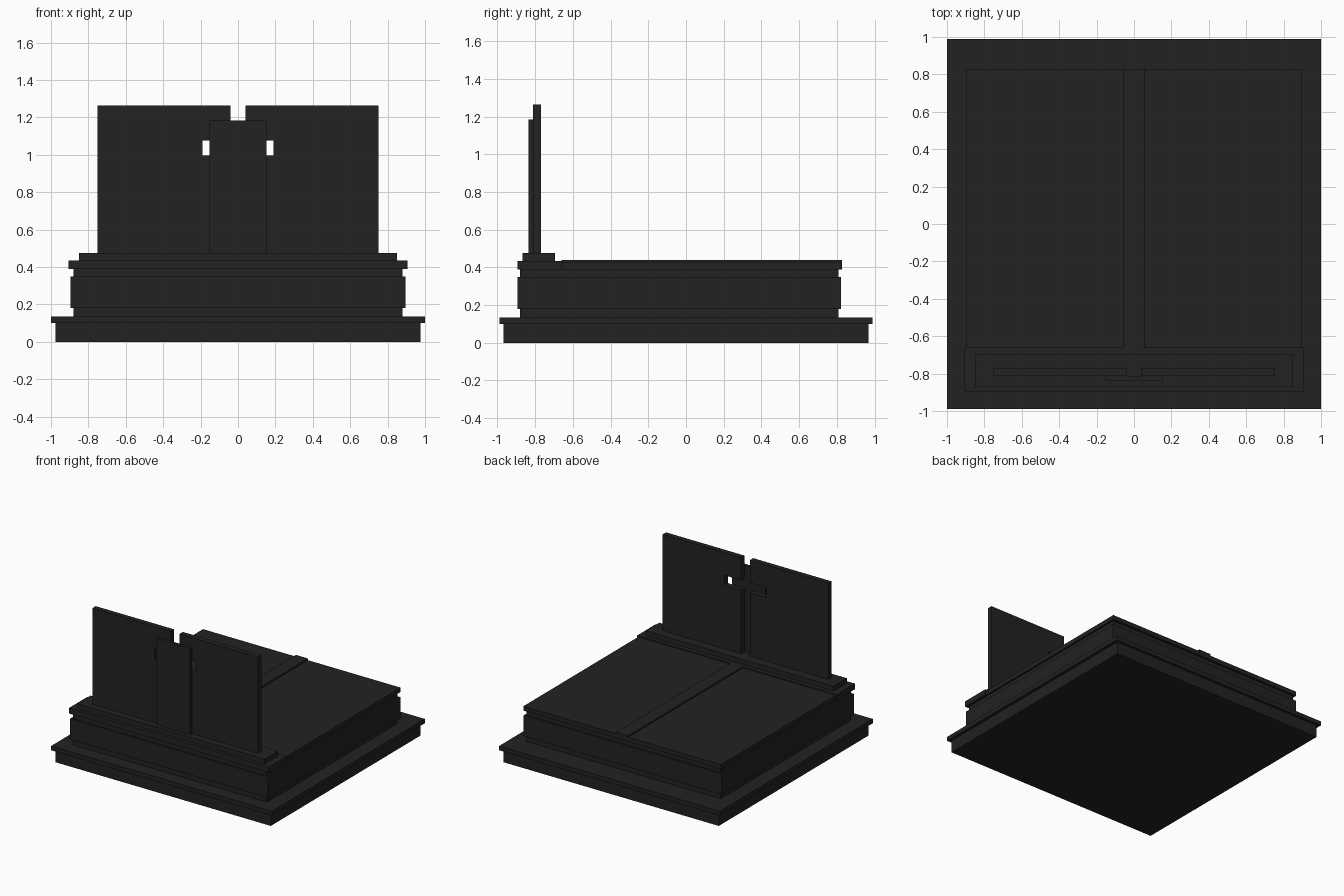
import bpy, bmesh

if "Cube" in bpy.data.objects:
    bpy.data.objects.remove(bpy.data.objects["Cube"])

black = bpy.data.materials.new("matte_black")
black.diffuse_color = (0.016, 0.016, 0.016, 1)
black.use_nodes = True
black.node_tree.nodes["Principled BSDF"].inputs["Base Color"].default_value = black.diffuse_color


def finish(name, bm):
    bmesh.ops.recalc_face_normals(bm, faces=bm.faces)
    mesh = bpy.data.meshes.new(name)
    bm.to_mesh(mesh)
    bm.free()
    mesh.materials.append(black)
    obj = bpy.data.objects.new(name, mesh)
    bpy.context.collection.objects.link(obj)
    return obj


def box(name, x, y0, y1, z0, z1):
    """Box symmetric about x = 0, with half width x."""
    bm = bmesh.new()
    bmesh.ops.create_cube(bm, size=1)
    for v in bm.verts:
        v.co = (v.co.x * 2 * x, y0 if v.co.y < 0 else y1, z0 if v.co.z < 0 else z1)
    return finish(name, bm)


# Stepped foundation
box("foundation", 0.975, -0.968, 0.968, 0, 0.10)
box("foundation_lip", 1.0, -0.99, 0.99, 0.10, 0.135)

# Tomb body with recessed bands above and below
box("lower_band", 0.88, -0.88, 0.808, 0.135, 0.18)
box("body", 0.895, -0.893, 0.822, 0.18, 0.35)
box("upper_band", 0.88, -0.88, 0.808, 0.35, 0.39)

# Lid: wider front ledge, cover slab and raised centre strip
box("front_ledge", 0.905, -0.895, -0.66, 0.39, 0.435)
box("cover_slab", 0.895, -0.66, 0.826, 0.39, 0.426)
box("centre_strip", 0.055, -0.66, 0.828, 0.39, 0.439)

# Headstone base
box("headstone_base", 0.85, -0.868, -0.695, 0.435, 0.475)

# Headstone panels: the gap between them forms a cross
profile = [(0.04, 0.475), (0.75, 0.475), (0.75, 1.263), (0.04, 1.263),
           (0.04, 1.077), (0.19, 1.077), (0.19, 0.997), (0.04, 0.997)]
for side, sx in (("left", -1), ("right", 1)):
    bm = bmesh.new()
    face = bm.faces.new([bm.verts.new((sx * x, -0.812, z)) for x, z in profile])
    ext = bmesh.ops.extrude_face_region(bm, geom=[face], use_keep_orig=True)
    for v in ext["geom"]:
        if isinstance(v, bmesh.types.BMVert):
            v.co.y = -0.77
    finish("headstone_panel_" + side, bm)

# Narrow upright slab in front of the cross gap
box("centre_slab", 0.152, -0.836, -0.812, 0.475, 1.183)
